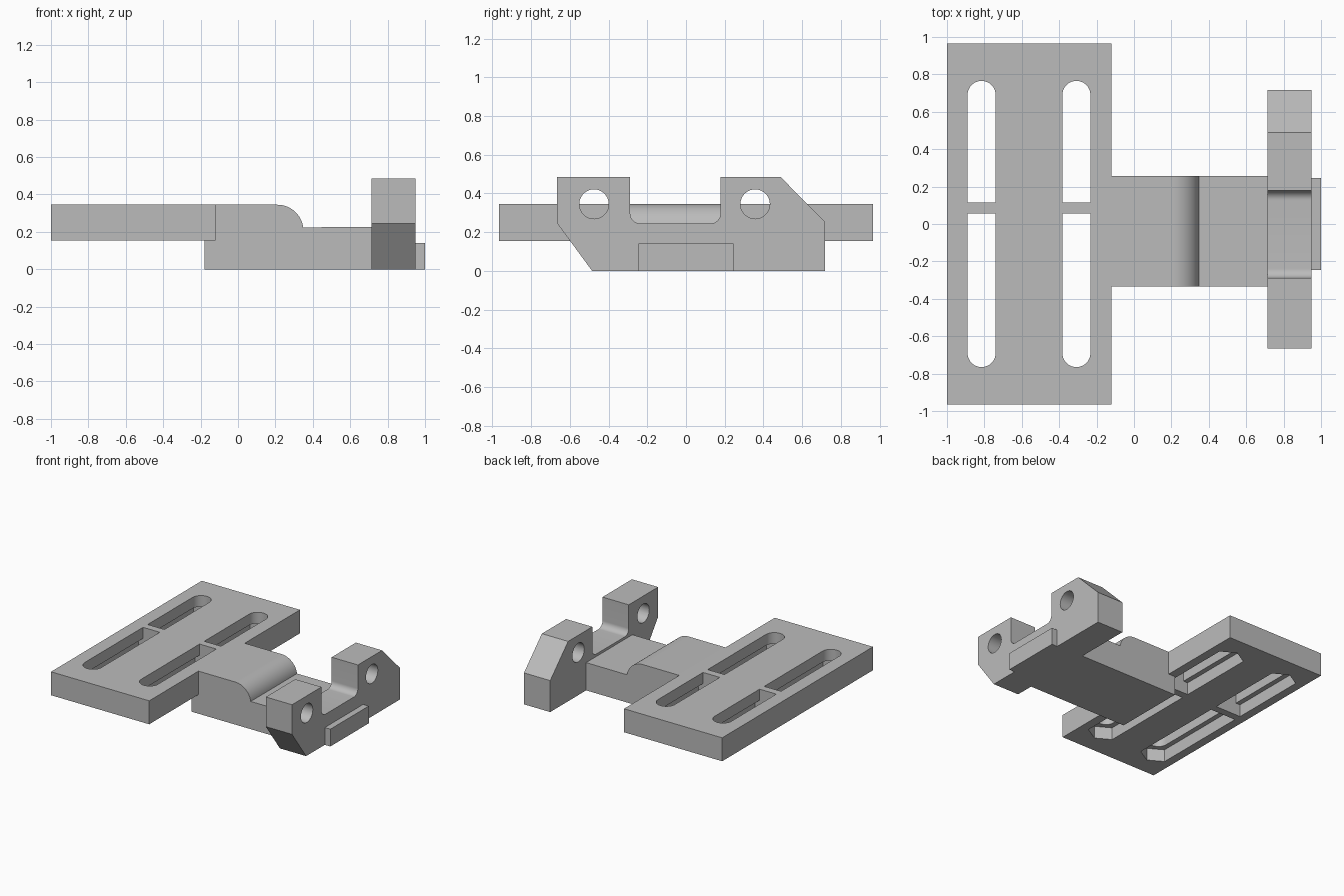
import bpy, bmesh
from math import cos, sin, pi, radians
from mathutils import Vector

if "Cube" in bpy.data.objects:
    bpy.data.objects.remove(bpy.data.objects["Cube"])

grey = bpy.data.materials.new("plain grey")
grey.use_nodes = True
grey.diffuse_color = (0.5, 0.5, 0.5, 1)
grey.node_tree.nodes["Principled BSDF"].inputs["Base Color"].default_value = (0.5, 0.5, 0.5, 1)


def arc(u, v, r, start, end, steps=12):
    """Points along an arc, angles in degrees."""
    angles = [radians(start + (end - start) * i / steps) for i in range(steps + 1)]
    return [(u + r * cos(a), v + r * sin(a)) for a in angles]


def rect(u0, u1, v0, v1):
    return [(u0, v0), (u1, v0), (u1, v1), (u0, v1)]


def prism(name, outline, axis, low, high):
    """Extrude a 2D outline along x, y or z."""
    place = {"x": lambda u, v, w: (w, u, v),
             "y": lambda u, v, w: (u, w, v),
             "z": lambda u, v, w: (u, v, w)}[axis]
    bm = bmesh.new()
    face = bm.faces.new([bm.verts.new(place(u, v, low)) for u, v in outline])
    moved = bmesh.ops.extrude_face_region(bm, geom=[face])["geom"]
    bmesh.ops.translate(bm, vec=Vector(place(0, 0, high - low)),
                        verts=[g for g in moved if isinstance(g, bmesh.types.BMVert)])
    bmesh.ops.recalc_face_normals(bm, faces=bm.faces)
    mesh = bpy.data.meshes.new(name)
    bm.to_mesh(mesh)
    bm.free()
    mesh.materials.append(grey)
    obj = bpy.data.objects.new(name, mesh)
    bpy.context.collection.objects.link(obj)
    return obj


def activate(obj):
    bpy.ops.object.select_all(action="DESELECT")
    obj.select_set(True)
    bpy.context.view_layer.objects.active = obj


def cut(obj, cutter):
    """Subtract a cutter, then discard it."""
    cutter.hide_render = True
    mod = obj.modifiers.new("cut", "BOOLEAN")
    mod.operation, mod.solver, mod.object = "DIFFERENCE", "EXACT", cutter
    activate(obj)
    bpy.ops.object.modifier_apply(modifier=mod.name)
    bpy.data.objects.remove(cutter)


# Mounting plate with two pairs of slots
plate_low, plate_high = 0.155, 0.345
plate = prism("mounting_plate", rect(-1, -0.12, -0.965, 0.965), "z", plate_low, plate_high)
slot_r, nut_r = 0.075, 0.115
for x in (-0.815, -0.308):
    for side, inner in ((1, 0.115), (-1, 0.055)):
        end = side * 0.69
        # round-ended through slot
        slot = arc(x, end, slot_r, 0, side * 180, 24)
        slot += [(x - slot_r, inner), (x + slot_r, inner)]
        cut(plate, prism("slot_cutter", slot, "z", 0, 0.5))
        # wider channel underneath, with a hexagonal end
        flat = nut_r / 3 ** 0.5
        channel = [(x + nut_r, inner), (x + nut_r, end + side * flat),
                   (x, end + side * 2 * flat),
                   (x - nut_r, end + side * flat), (x - nut_r, inner)]
        cut(plate, prism("channel_cutter", channel, "z", 0, plate_low + 0.1))

# Arm with a rounded step
arm_profile = [(-0.18, 0), (0.715, 0), (0.715, 0.225)]
arm_profile += arc(0.21, 0.205, 0.14, 8, 90, 16)
arm_profile += [(-0.12, plate_high), (-0.12, plate_low), (-0.18, plate_low)]
arm = prism("arm", arm_profile, "y", -0.335, 0.257)

# Clamp bracket with two ears and a filleted valley
fillet = 0.05
bracket_profile = [(-0.485, 0), (0.717, 0), (0.717, 0.255), (0.488, 0.485), (0.178, 0.485)]
bracket_profile += arc(0.178 - fillet, 0.245 + fillet, fillet, 0, -90)
bracket_profile += arc(-0.288 + fillet, 0.245 + fillet, fillet, -90, -180)
bracket_profile += [(-0.288, 0.485), (-0.665, 0.485), (-0.665, 0.245)]
bracket = prism("clamp_bracket", bracket_profile, "x", 0.715, 0.95)
for y in (-0.475, 0.357):
    hole = arc(y, 0.345, 0.076, 0, 360, 32)[:-1]
    cut(bracket, prism("hole_cutter", hole, "x", 0.6, 1.1))

# Small end tab
tab = prism("end_tab", rect(-0.246, 0.246, 0, 0.14), "x", 0.95, 1.0)

for part in (plate, arm, bracket, tab):
    activate(part)
    bpy.ops.object.shade_smooth_by_angle(angle=radians(25))
